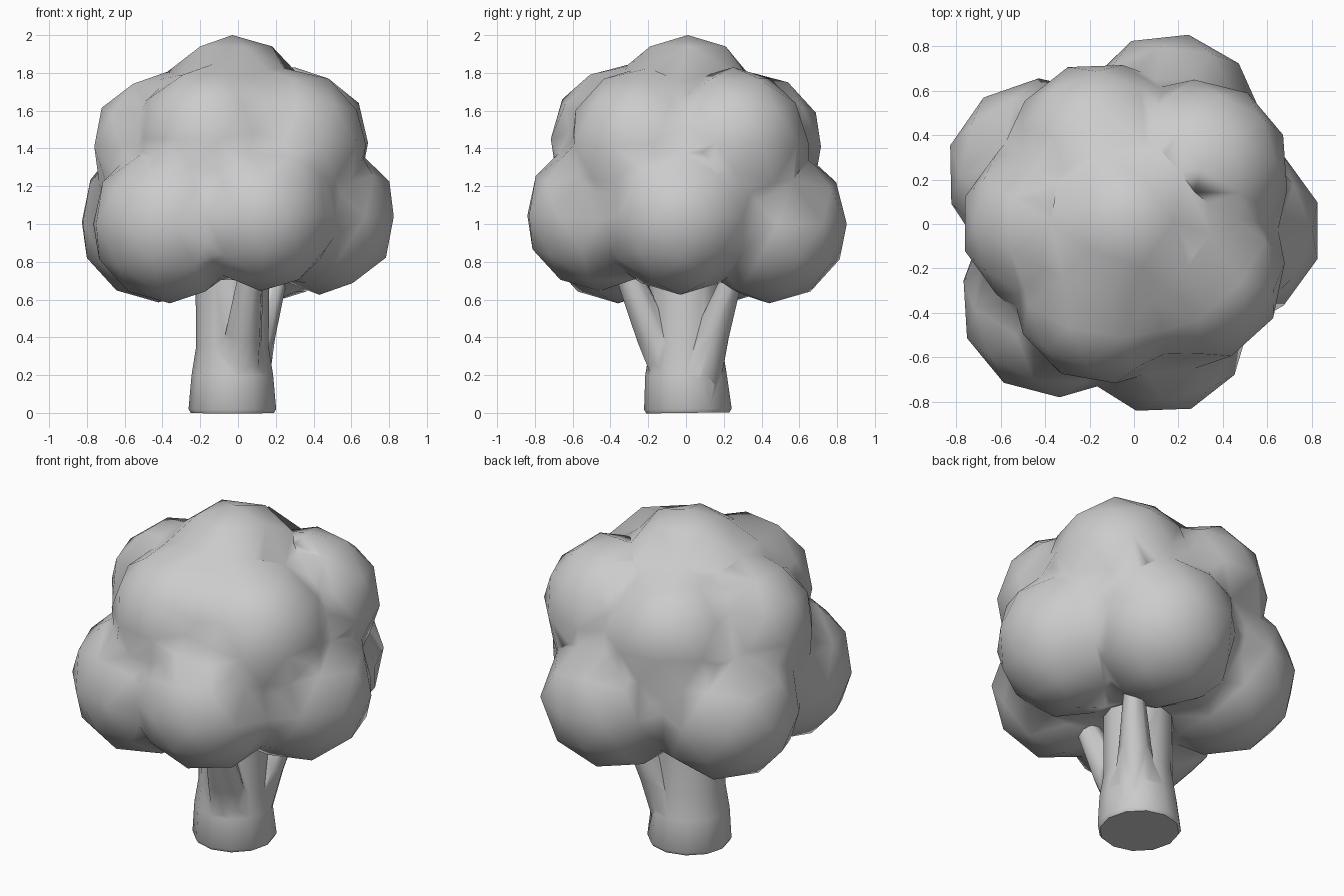
import bpy, bmesh
from mathutils import Vector, Matrix

if "Cube" in bpy.data.objects:
    bpy.data.objects.remove(bpy.data.objects["Cube"])


def finish(name, bm):
    bmesh.ops.recalc_face_normals(bm, faces=bm.faces[:])
    me = bpy.data.meshes.new(name)
    bm.to_mesh(me)
    bm.free()
    ob = bpy.data.objects.new(name, me)
    bpy.context.collection.objects.link(ob)
    return ob


def tube(name, rings, sides):
    """Lofted rings: (x, y, z, radius)."""
    bm = bmesh.new()
    axis = Vector(rings[-1][:3]) - Vector(rings[0][:3])
    rot = axis.to_track_quat('Z', 'Y').to_matrix().to_4x4()
    loops = []
    for x, y, z, r in rings:
        m = Matrix.Translation((x, y, z)) @ rot
        loops.append(bmesh.ops.create_circle(bm, segments=sides, radius=r, matrix=m)["verts"])
    for a, b in zip(loops, loops[1:]):
        for i in range(sides):
            j = (i + 1) % sides
            bm.faces.new((a[i], a[j], b[j], b[i]))
    bm.faces.new(loops[0])
    bm.faces.new(loops[-1])
    return finish(name, bm)


def leaf_ball(x, y, z, r, turn=0.0):
    bm = bmesh.new()
    m = Matrix.Translation((x, y, z)) @ Matrix.Rotation(turn, 4, 'Z')
    bmesh.ops.create_icosphere(bm, subdivisions=2, radius=r, matrix=m)
    return finish("foliage_ball", bm)


def unite(base, others):
    bpy.ops.object.select_all(action='DESELECT')
    base.select_set(True)
    bpy.context.view_layer.objects.active = base
    for o in others:
        mod = base.modifiers.new("union", 'BOOLEAN')
        mod.operation, mod.solver, mod.object = 'UNION', 'EXACT', o
        bpy.ops.object.modifier_apply(modifier=mod.name)
        bpy.data.objects.remove(o)


def soften_creases(ob, dist, pull):
    """Weld tiny edges, then fill the valleys between balls a little."""
    bm = bmesh.new()
    bm.from_mesh(ob.data)
    bmesh.ops.remove_doubles(bm, verts=bm.verts[:], dist=dist)
    bmesh.ops.triangulate(bm, faces=bm.faces[:])
    bm.normal_update()

    def concave(v):
        return sum(e.is_manifold and e.calc_face_angle_signed() < -0.3 for e in v.link_edges)

    valley = {v for v in bm.verts if concave(v) >= 2}
    moves, deep = {}, []
    for v in valley:
        near = [e.other_vert(v).co for e in v.link_edges if e.other_vert(v) not in valley]
        if len(near) >= 2:
            moves[v] = v.co.lerp(sum(near, Vector()) / len(near), pull)
        else:
            deep.append(v)
    for v, co in moves.items():
        v.co = co
    # Pits where three balls meet
    bmesh.ops.smooth_vert(bm, verts=deep, factor=1.0, use_axis_x=True,
                          use_axis_y=True, use_axis_z=True)
    bm.to_mesh(ob.data)
    bm.free()


# Trunk with two side branches
trunk = tube("trunk", [(-0.03, 0.01, 0, 0.22), (-0.03, 0.01, 0.02, 0.232),
                       (-0.03, 0.0, 0.2, 0.216), (-0.03, 0.0, 0.35, 0.192),
                       (-0.03, 0, 0.74, 0.195)], 12)
front_branch = tube("front_branch", [(0.0, -0.06, 0.2, 0.12), (0.03, -0.17, 0.42, 0.1),
                                     (0.07, -0.32, 0.76, 0.065)], 8)
back_branch = tube("back_branch", [(0.05, 0.07, 0.2, 0.12), (0.11, 0.14, 0.42, 0.09),
                                   (0.22, 0.26, 0.76, 0.05)], 8)
unite(trunk, [front_branch, back_branch])
bpy.ops.object.shade_smooth_by_angle(angle=0.8)

# Foliage: hidden core, lower ring, upper ring, all merged into the crown ball
balls = [(-0.02, 0.0, 1.09, 0.43, 0.2),
         (-0.36, -0.36, 1.0, 0.42, 0.06), (0.12, -0.455, 1.045, 0.40, 0.35),
         (0.43, -0.03, 1.04, 0.415, 0.0), (0.16, 0.44, 1.0, 0.42, 1.05),
         (-0.42, 0.23, 1.01, 0.425, 0.02),
         (-0.39, 0.0, 1.41, 0.39, 0), (-0.16, 0.33, 1.41, 0.40, 0.35),
         (0.30, 0.25, 1.43, 0.40, 0.7), (0.27, -0.22, 1.42, 0.41, 1.05),
         (-0.14, -0.32, 1.45, 0.40, 1.4)]
foliage = leaf_ball(-0.03, 0.01, 1.6, 0.40)
foliage.name = "foliage"
unite(foliage, [leaf_ball(*b) for b in balls])
soften_creases(foliage, 0.055, 0.35)
bpy.ops.object.shade_smooth()
